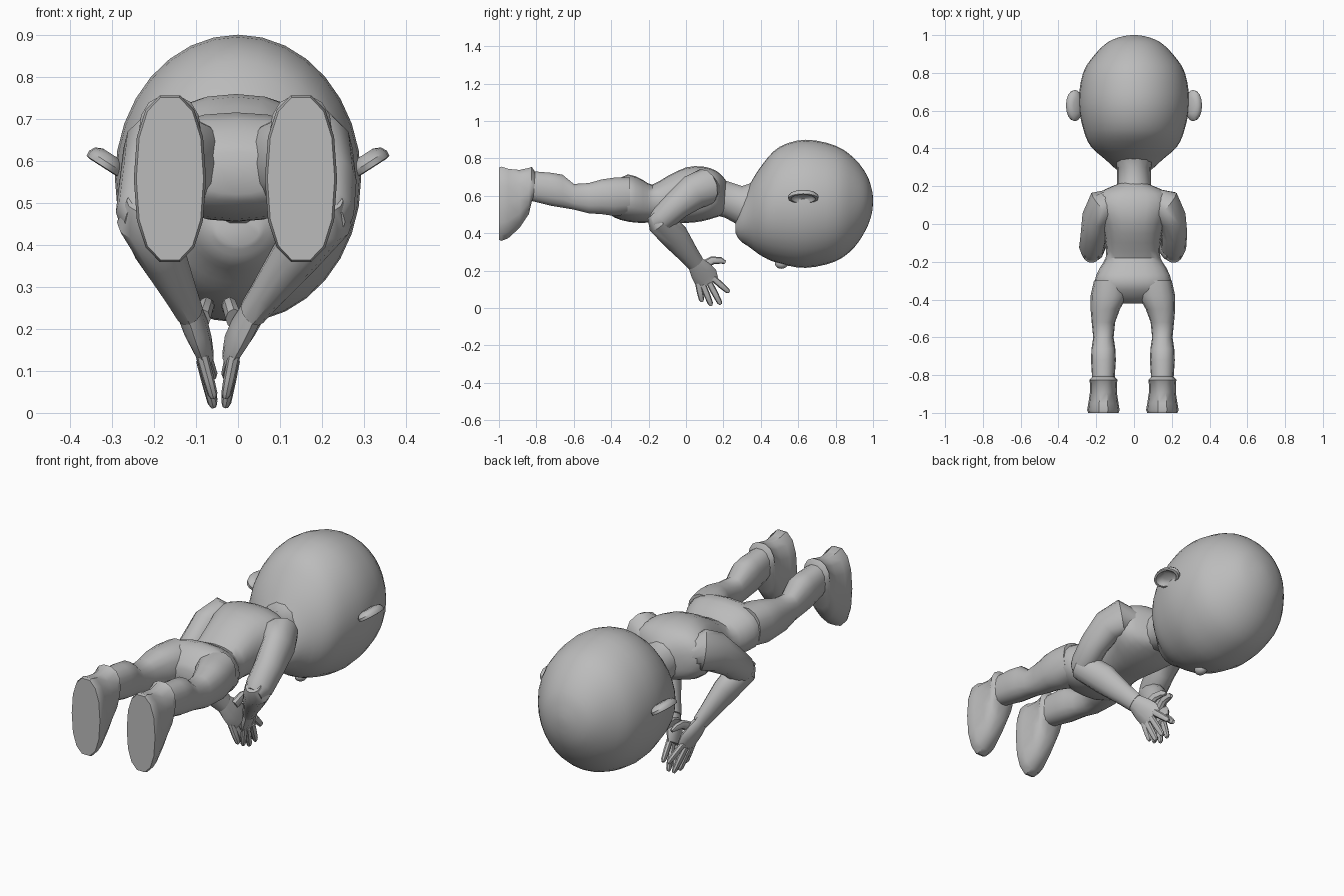
import bpy, bmesh, math
from mathutils import Vector, Matrix

if "Cube" in bpy.data.objects:
    bpy.data.objects.remove(bpy.data.objects["Cube"])

clay = bpy.data.materials.new("clay_grey")
clay.use_nodes = True
clay.diffuse_color = (0.5, 0.5, 0.5, 1)
clay.node_tree.nodes["Principled BSDF"].inputs["Base Color"].default_value = (0.5, 0.5, 0.5, 1)


def finish(name, bm, angle):
    bmesh.ops.recalc_face_normals(bm, faces=bm.faces)
    mesh = bpy.data.meshes.new(name)
    bm.to_mesh(mesh)
    bm.free()
    mesh.materials.append(clay)
    obj = bpy.data.objects.new(name, mesh)
    bpy.context.collection.objects.link(obj)
    bpy.ops.object.select_all(action="DESELECT")
    obj.select_set(True)
    bpy.context.view_layer.objects.active = obj
    bpy.ops.object.shade_smooth_by_angle(angle=math.radians(angle))
    return obj


def loft(name, sections, sides=12, power=1.0, angle=40):
    """Skin rings given as (centre, half axis u, half axis v)."""
    bm = bmesh.new()
    rings = []
    for c, u, v in sections:
        ring = []
        for i in range(sides):
            a = 2 * math.pi * i / sides
            s, t = [math.copysign(abs(f) ** power, f) for f in (math.cos(a), math.sin(a))]
            ring.append(bm.verts.new(c + u * s + v * t))
        rings.append(ring)
    for a, b in zip(rings, rings[1:]):
        for i in range(sides):
            j = (i + 1) % sides
            bm.faces.new((a[i], a[j], b[j], b[i]))
    bm.faces.new(rings[0])
    bm.faces.new(rings[-1])
    return finish(name, bm, angle)


def body_loft(name, rows, x=0.0, **kw):
    """Loft along y from rows of (y, bottom, top, half width, x shift)."""
    secs = []
    for y, lo, hi, w, dx in rows:
        secs.append((Vector((x + dx, y, (lo + hi) / 2)), Vector((w, 0, 0)),
                     Vector((0, 0, (hi - lo) / 2))))
    return loft(name, secs, **kw)


def limb(name, path, hint, sides=10, **kw):
    """Loft along points of (position, radius across hint, radius along hint)."""
    pts = [Vector(p[0]) for p in path]
    secs = []
    for i, (p, ru, rv) in enumerate(path):
        t = pts[min(i + 1, len(pts) - 1)] - pts[max(i - 1, 0)]
        u = t.cross(Vector(hint)).normalized()
        v = u.cross(t).normalized()
        secs.append((pts[i], u * ru, v * rv))
    return loft(name, secs, sides, **kw)


def smooth_rows(rows, steps):
    """Catmull-Rom interpolation between rows."""
    out = []
    for i in range(len(rows) - 1):
        a, b, c, d = [Vector(rows[max(0, min(len(rows) - 1, k))]) for k in range(i - 1, i + 3)]
        for s in range(steps):
            t = s / steps
            out.append(0.5 * (2 * b + (c - a) * t + (2 * a - 5 * b + 4 * c - d) * t * t
                              + (3 * b - a - 3 * c + d) * t ** 3))
    return out + [Vector(rows[-1])]


# Head, face down
head_rows = [(.265, .40, .46, .05, 0), (.29, .36, .56, .095, 0), (.34, .325, .66, .15, 0),
             (.41, .275, .77, .228, 0), (.50, .238, .862, .268, 0), (.64, .215, .90, .293, 0),
             (.80, .25, .868, .27, 0), (.90, .325, .80, .205, 0), (.965, .425, .715, .135, 0),
             (.992, .50, .64, .065, 0), (1.0, .56, .59, .015, 0)]
body_loft("head", smooth_rows(head_rows, 3), sides=32, angle=60)

# Nose
bm = bmesh.new()
bmesh.ops.create_uvsphere(bm, u_segments=12, v_segments=8, radius=1,
                          matrix=Matrix.Translation((0, .51, .238)) @ Matrix.Diagonal((.03, .035, .028, 1)))
finish("nose", bm, 60)

# Ears: shallow dishes opening towards the face
for side, label in ((1, "left"), (-1, "right")):
    out = Vector((.84 * side, 0, .54))
    normal = Vector((.54 * side, 0, -.84))
    base = Vector((.312 * side, .627, .597))
    profile = [(-.022, .5), (-.014, .85), (0, 1), (.014, .97), (.016, .8), (.002, .65), (-.004, .35)]
    secs = [(base + normal * h, out * (.05 * r), Vector((0, .083 * r, 0))) for h, r in profile]
    loft(label + "_ear", secs, 16)

# Neck and torso
body_loft("neck", [(.14, .50, .71, .10, 0), (.21, .48, .685, .09, 0), (.30, .43, .655, .09, 0),
                   (.37, .42, .68, .12, 0)], sides=14)
torso_rows = [(-.42, .52, .62, .09, 0), (-.385, .485, .67, .17, 0), (-.31, .462, .715, .205, 0),
              (-.23, .455, .685, .175, 0), (-.18, .46, .66, .145, 0), (-.10, .46, .705, .145, 0),
              (.0, .455, .752, .165, 0), (.09, .465, .757, .20, 0), (.16, .485, .735, .185, 0),
              (.20, .50, .70, .11, 0), (.22, .53, .67, .06, 0)]
body_loft("torso", smooth_rows(torso_rows, 2), x=-.005, sides=20, power=.85)

# Legs and boots
leg_rows = [(-.30, .50, .70, .09, -.04), (-.38, .49, .70, .098, -.03), (-.45, .50, .69, .078, -.01),
            (-.52, .505, .67, .062, 0), (-.60, .525, .665, .054, 0), (-.66, .535, .715, .063, 0),
            (-.72, .545, .725, .066, 0), (-.84, .575, .735, .058, 0)]
boot_rows = [(-.80, .60, .72, .05, 0), (-.825, .565, .757, .075, 0), (-.84, .50, .752, .072, 0),
             (-.89, .425, .742, .071, 0), (-.95, .37, .748, .08, 0), (-.985, .355, .76, .086, 0),
             (-1.0, .36, .755, .08, 0)]
for side, label, x in ((1, "left", .15), (-1, "right", .162)):
    for part, rows in (("leg", leg_rows), ("boot", boot_rows)):
        placed = [(y, lo, hi, w, side * (x + dx)) for y, lo, hi, w, dx in rows]
        body_loft(f"{label}_{part}", placed, sides=14, power=.85)

# Arms folded under the chest, with palms facing each other
arms = {"left": ((.21, -.13, .475), (.035, .05, .24), (-.01, .105, .165), 1),
        "right": ((-.225, -.13, .475), (-.115, .05, .24), (-.085, .105, .165), -1)}
for label, (elbow, wrist, palm, side) in arms.items():
    elbow, wrist, palm = Vector(elbow), Vector(wrist), Vector(palm)
    limb(label + "_upper_arm", [
        ((.11 * side, .12, .64), .06, .07), ((.165 * side, .10, .645), .10, .09),
        ((.20 * side, .04, .62), .095, .075), ((.212 * side, -.05, .55), .078, .07),
        (elbow, .07, .066), (elbow + Vector((0, -.045, -.02)), .045, .045)], (1, 0, 0), sides=12)
    limb(label + "_forearm", [
        (elbow + Vector((0, -.045, .03)), .04, .04), (elbow + Vector((0, -.01, -.01)), .073, .065),
        (elbow.lerp(wrist, .4), .075, .056), (elbow.lerp(wrist, .8), .055, .04),
        (wrist, .048, .033)], (1, 0, 0), sides=12)
    limb(label + "_palm", [(wrist, .045, .03), (wrist.lerp(palm, .5), .06, .03),
                           (palm, .068, .024), (palm + Vector((-.01 * side, .02, -.03)), .055, .018)],
         (1, 0, 0))
    # Fingers fan out from the knuckles
    tip_x = -.03 if side > 0 else -.058
    fingers = [((.065, .135), (.085, .035)), ((.09, .125), (.135, .014)),
               ((.125, .135), (.185, .02)), ((.145, .16), (.23, .085))]
    for n, ((y0, z0), (y1, z1)) in enumerate(fingers):
        start, tip = Vector((palm.x, y0, z0)), Vector((tip_x, y1, z1))
        limb(f"{label}_finger_{n + 1}", [(start, .017, .015), (start.lerp(tip, .5), .017, .014),
                                         (start.lerp(tip, .9), .014, .012), (tip, .008, .007)],
             (1, 0, 0), sides=8)
    thumb = [((palm.x, .09, .225), .026, .02), ((palm.x - .01 * side, .14, .255), .022, .018),
             ((palm.x - .015 * side, .185, .255), .018, .015), ((palm.x - .02 * side, .21, .245), .009, .008)]
    limb(label + "_thumb", thumb, (1, 0, 0), sides=8)
